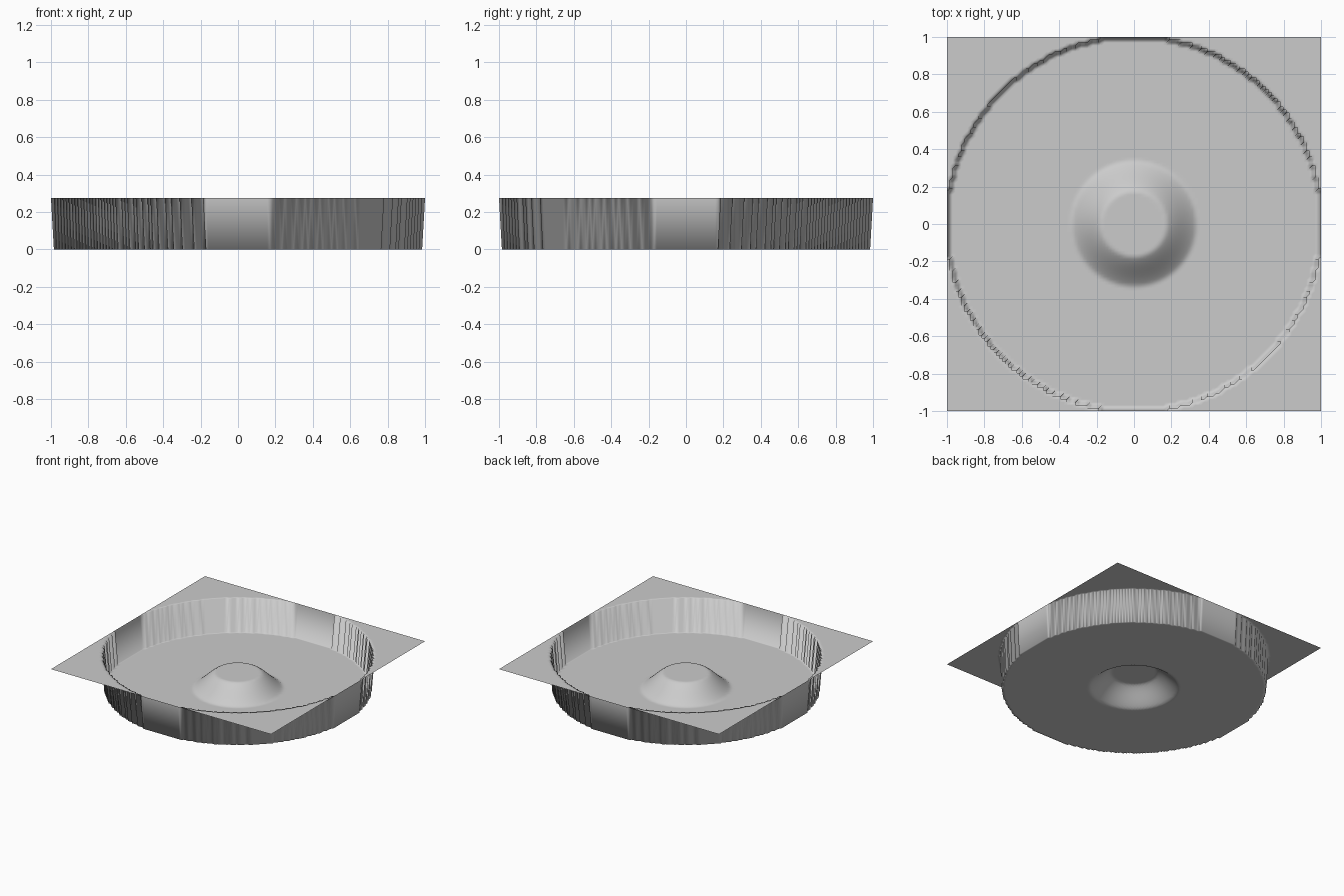
import bpy, bmesh, math

if "Cube" in bpy.data.objects:
    bpy.data.objects.remove(bpy.data.objects["Cube"])

N = 128          # grid cells per side
RIM_Z = 0.274    # height of the square rim
PIT_R = 1.0      # radius of the round basin
BUMP_Z = 0.133   # height of the central mound
BUMP_TOP, BUMP_BASE = 0.175, 0.335


def height(r):
    """Radial height: flat mound top, sloped mound side, floor, then rim."""
    if r >= PIT_R - 1e-4:
        return RIM_Z
    t = min(1.0, max(0.0, (BUMP_BASE - r) / (BUMP_BASE - BUMP_TOP)))
    smooth = t * t * (3 - 2 * t)
    return BUMP_Z * (0.7 * t + 0.3 * smooth)


# Square sheet sunk into a round basin with a central mound
bm = bmesh.new()
bmesh.ops.create_grid(bm, x_segments=N, y_segments=N, size=1.0)
for v in bm.verts:
    v.co.z = height(math.hypot(v.co.x, v.co.y))
for f in bm.faces:
    f.smooth = True

mesh = bpy.data.meshes.new("basin_sheet")
bm.to_mesh(mesh)
bm.free()
obj = bpy.data.objects.new("basin_sheet", mesh)
bpy.context.collection.objects.link(obj)
